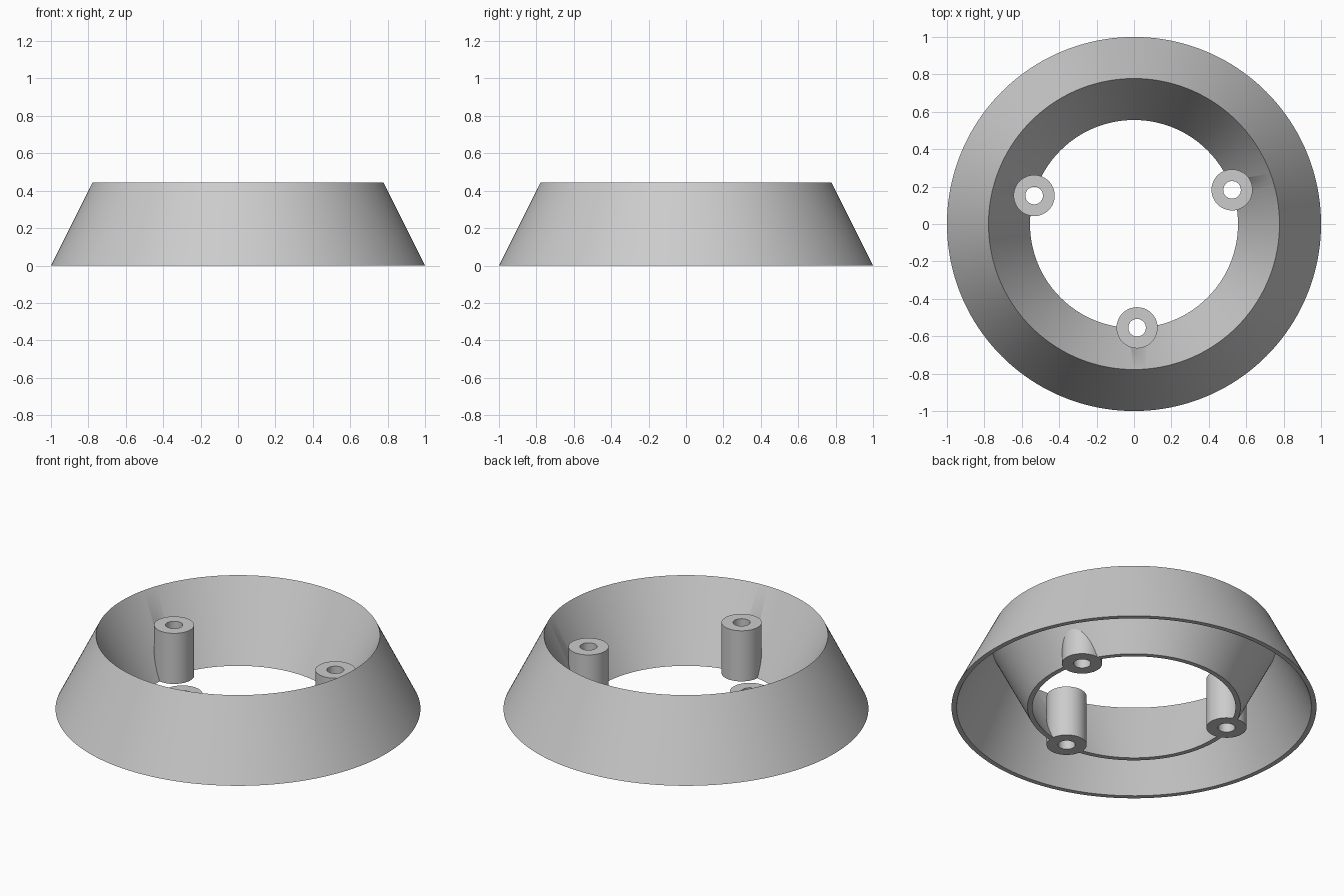
import bpy
import math

cube = bpy.data.objects.get("Cube")
if cube:
    bpy.data.objects.remove(cube, do_unlink=True)

GREY = (0.6, 0.6, 0.6, 1.0)
grey = bpy.data.materials.new("plain grey")
grey.use_nodes = True
grey.diffuse_color = GREY
grey.node_tree.nodes["Principled BSDF"].inputs["Base Color"].default_value = GREY

HEIGHT = 0.445
RIM, BASE_OUT, BASE_IN, WALL = 0.778, 1.0, 0.556, 0.028
BOSS_R, BORE_R, BOSS_H, BOSS_RING = 0.11, 0.047, 0.306, 0.555
BOSS_ANGLES = (19.2, 164.1, 271.7)


def lathe(name, profile, steps, centre=(0, 0)):
    """Revolve a closed counter-clockwise (radius, height) profile."""
    n = len(profile)
    verts, faces = [], []
    for i in range(steps):
        a = math.tau * i / steps
        verts += [(r * math.cos(a), r * math.sin(a), z) for r, z in profile]
        j = (i + 1) % steps
        for k in range(n):
            m = (k + 1) % n
            faces.append((i * n + k, j * n + k, j * n + m, i * n + m))
    mesh = bpy.data.meshes.new(name)
    mesh.from_pydata(verts, [], faces)
    mesh.materials.append(grey)
    obj = bpy.data.objects.new(name, mesh)
    obj.location = (*centre, 0)
    bpy.context.collection.objects.link(obj)
    return obj


def activate(obj):
    bpy.ops.object.select_all(action='DESELECT')
    obj.select_set(True)
    bpy.context.view_layer.objects.active = obj


# Hollow ring: two sloped walls meeting in a sharp rim, open underneath
slope = (BASE_OUT - RIM) / HEIGHT
cavity_half = (BASE_OUT - BASE_IN) / 2 - WALL
ring = lathe("sloped_ring", [
    (BASE_IN, 0), (BASE_IN + WALL, 0),
    (RIM, cavity_half / slope),
    (BASE_OUT - WALL, 0), (BASE_OUT, 0), (RIM, HEIGHT)], 160)
parts = [ring]

# Screw bosses, set through the inner wall
for number, degrees in enumerate(BOSS_ANGLES, 1):
    a = math.radians(degrees)
    centre = (BOSS_RING * math.cos(a), BOSS_RING * math.sin(a))
    parts.append(lathe(f"screw_boss_{number}", [
        (BORE_R, 0), (BOSS_R, 0), (BOSS_R, BOSS_H), (BORE_R, BOSS_H)], 48, centre))

    # Clear the wall where the boss passes through it
    bpy.ops.mesh.primitive_cylinder_add(
        vertices=48, radius=BOSS_R - 0.002, depth=0.4, location=(*centre, 0.1))
    cutter = bpy.context.object
    cutter.name = "boss_cutter"
    cutter.hide_render = True
    cut = ring.modifiers.new("boss_cut", 'BOOLEAN')
    cut.operation = 'DIFFERENCE'
    cut.solver = 'EXACT'
    cut.object = cutter
    activate(ring)
    bpy.ops.object.modifier_apply(modifier=cut.name)
    bpy.data.objects.remove(cutter, do_unlink=True)

# Smooth the round walls, keep the rims crisp
for part in parts:
    activate(part)
    bpy.ops.object.shade_smooth_by_angle(angle=math.radians(30))
